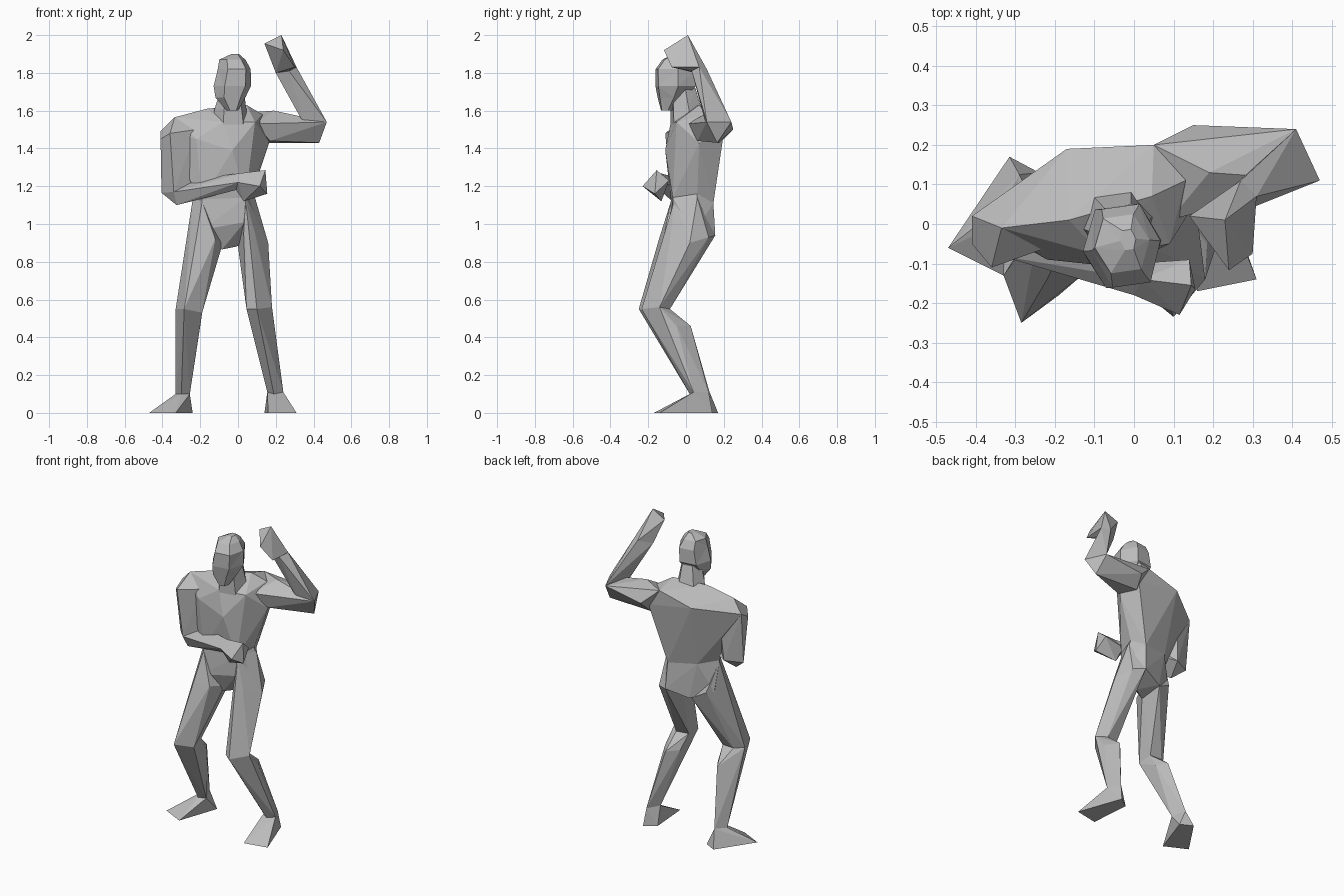
import bpy
import bmesh
from math import radians
from mathutils import Matrix, Vector

# Remove the default cube only
default_cube = bpy.data.objects.get("Cube")
if default_cube:
    bpy.data.objects.remove(default_cube, do_unlink=True)

# One plain grey for the whole figure
grey = bpy.data.materials.new("plain_grey")
grey.use_nodes = True
grey_value = (0.5, 0.5, 0.5, 1)
grey.diffuse_color = grey_value
shader = next(n for n in grey.node_tree.nodes if n.type == 'BSDF_PRINCIPLED')
shader.inputs["Base Color"].default_value = grey_value
shader.inputs["Roughness"].default_value = 0.9

# Six-sided cross-section shared by the lofted parts
SECTION = [(1, 0), (.55, 1), (-.55, 1), (-1, 0), (-.55, -1), (.55, -1)]


def finish(name, bm):
    """Turn a bmesh into a flat-shaded object with the grey material."""
    bmesh.ops.recalc_face_normals(bm, faces=bm.faces)
    mesh = bpy.data.meshes.new(name)
    bm.to_mesh(mesh)
    bm.free()
    mesh.materials.append(grey)
    obj = bpy.data.objects.new(name, mesh)
    bpy.context.scene.collection.objects.link(obj)
    return obj


def loft(name, stations, turn):
    """Skin level sections; each station is (x, y, z, half_width, half_depth)."""
    bm = bmesh.new()
    spin = Matrix.Rotation(radians(turn), 3, 'Z')
    rings = []
    for x, y, z, half_width, half_depth in stations:
        ring = []
        for u, v in SECTION:
            offset = spin @ Vector((u * half_width, v * half_depth, 0))
            ring.append(bm.verts.new(Vector((x, y, z)) + offset))
        rings.append(ring)
    sides = len(SECTION)
    for lower, upper in zip(rings, rings[1:]):
        for i in range(sides):
            j = (i + 1) % sides
            bm.faces.new((lower[i], lower[j], upper[j], upper[i]))
    bm.faces.new(rings[0])
    bm.faces.new(rings[-1])
    bmesh.ops.triangulate(bm, faces=bm.faces)
    return finish(name, bm)


def hull(name, corners):
    """Wrap a faceted solid around a few corner points."""
    bm = bmesh.new()
    verts = [bm.verts.new(corner) for corner in corners]
    bmesh.ops.convex_hull(bm, input=verts)
    loose = [v for v in bm.verts if not v.link_faces]
    bmesh.ops.delete(bm, geom=loose, context='VERTS')
    return finish(name, bm)


# Torso: wide wedge of a chest, twisted with the left shoulder drawn back
waist = [
    (-.19, -.08, 1.13), (.04, -.07, 1.14), (-.24, 0, 1.14),
    (.075, .06, 1.16), (.03, .145, 1.11), (-.15, .1, 1.13),
]
right_shoulder = [(-.335, -.01, 1.565), (-.41, .02, 1.49)]
hull("chest", waist + right_shoulder + [
    (-.17, .19, 1.53), (.05, .2, 1.59), (.13, .2, 1.48),
    (.165, .07, 1.43), (.13, .11, 1.58), (.09, .18, 1.37),
    (-.165, .01, 1.61), (.045, .07, 1.63),
    (-.08, -.08, 1.54), (.09, -.05, 1.54),
    (-.03, -.11, 1.39), (-.22, -.09, 1.45),
])
hull("pelvis", waist + [
    (.04, .155, .94), (-.1, .11, .9), (-.23, .04, .95), (.14, .04, .95),
    (-.185, -.09, .97), (.035, -.07, 1.01),
    (-.085, -.03, .865), (-.01, .01, .88),
])

# Neck and head
loft("neck", [
    (-.04, .01, 1.52, .1, .085),
    (-.04, 0, 1.61, .085, .075),
    (-.03, -.015, 1.72, .06, .06),
], turn=10)
loft("head", [
    (-.03, -.1, 1.6, .03, .03),
    (-.04, -.075, 1.67, .08, .07),
    (-.03, -.055, 1.73, .1, .1),
    (-.02, -.055, 1.82, .088, .1),
    (-.03, -.05, 1.87, .07, .07),
    (-.015, -.04, 1.9, .02, .025),
], turn=8)

# Right arm, folded across the waist
right_elbow = [
    (-.405, -.01, 1.165), (-.325, -.05, 1.1), (-.34, -.08, 1.17),
    (-.3, .04, 1.17), (-.21, -.03, 1.24),
]
right_wrist = [(0, -.18, 1.22), (0, -.1, 1.21), (.02, -.14, 1.27), (-.01, -.14, 1.18)]
hull("right_upper_arm", right_shoulder + right_elbow + [
    (-.41, -.05, 1.45),
    (-.36, -.11, 1.48),
    (-.22, -.06, 1.5),
    (-.28, .06, 1.45),
])
hull("right_forearm", right_elbow + right_wrist)
hull("right_hand", right_wrist + [
    (.145, -.155, 1.285),
    (.155, -.165, 1.16),
    (.14, -.09, 1.23),
    (.115, -.23, 1.2),
    (.03, -.13, 1.12),
])

# Left arm, raised beside the head
left_elbow = [(.47, .11, 1.54), (.41, .24, 1.54), (.43, .165, 1.43), (.36, .11, 1.51)]
left_wrist = [(.2, .05, 1.8), (.31, .07, 1.83), (.27, .11, 1.82), (.27, .03, 1.81)]
hull("left_upper_arm", left_elbow + [
    (.19, .13, 1.6),
    (.15, .25, 1.5),
    (.17, .06, 1.44),
    (.13, .18, 1.43),
    (.05, .2, 1.59),
    (.09, .01, 1.53),
])
hull("left_forearm", left_elbow + left_wrist)
hull("left_hand", left_wrist + [
    (.23, .01, 2),
    (.14, .02, 1.955),
    (.24, -.117, 1.92),
    (.3, -.075, 1.83),
])

# Joints of the bent legs, shared by neighbouring parts
right_knee = [
    (-.33, -.13, .55), (-.285, -.25, .55), (-.19, -.18, .53),
    (-.2, -.09, .55), (-.28, -.085, .55),
]
left_knee = [
    (.18, -.14, .56), (.1, -.235, .55), (.045, -.19, .55),
    (.05, -.1, .55), (.13, -.085, .55),
]
right_ankle = [(-.33, .05, .1), (-.255, .04, .1), (-.29, .125, .11), (-.3, .02, .1)]
left_ankle = [(.155, .04, .11), (.24, .04, .11), (.2, .12, .11), (.19, .02, .1)]

# Thighs
hull("right_thigh", right_knee + [
    (-.24, 0, 1.13), (-.19, -.08, 1.12), (-.25, -.03, .94),
    (-.22, -.14, .93), (-.12, -.12, .92), (-.08, -.02, .9),
    (-.11, .1, .9), (-.2, .08, .95),
])
hull("left_thigh", left_knee + [
    (.09, .06, 1.14), (.04, -.06, 1.13), (.16, .02, .9),
    (.09, -.08, .95), (.03, -.09, .95), (0, .03, .88),
    (.04, .155, .94), (.11, .12, .93),
])

# Shins, with the calf bulging behind
hull("right_shin", right_knee + right_ankle + [
    (-.24, .025, .46), (-.325, -.09, .46), (-.2, -.04, .46),
])
hull("left_shin", left_knee + left_ankle + [
    (.13, .025, .46), (.185, -.05, .46), (.07, -.04, .46),
])

# Feet, flat wedges with the toes turned outward
hull("right_foot", right_ankle + [
    (-.47, -.06, 0), (-.33, -.13, 0), (-.24, .13, 0), (-.315, .17, 0),
])
hull("left_foot", left_ankle + [
    (.31, -.14, 0), (.16, -.17, 0), (.14, .09, 0), (.21, .14, 0),
])
